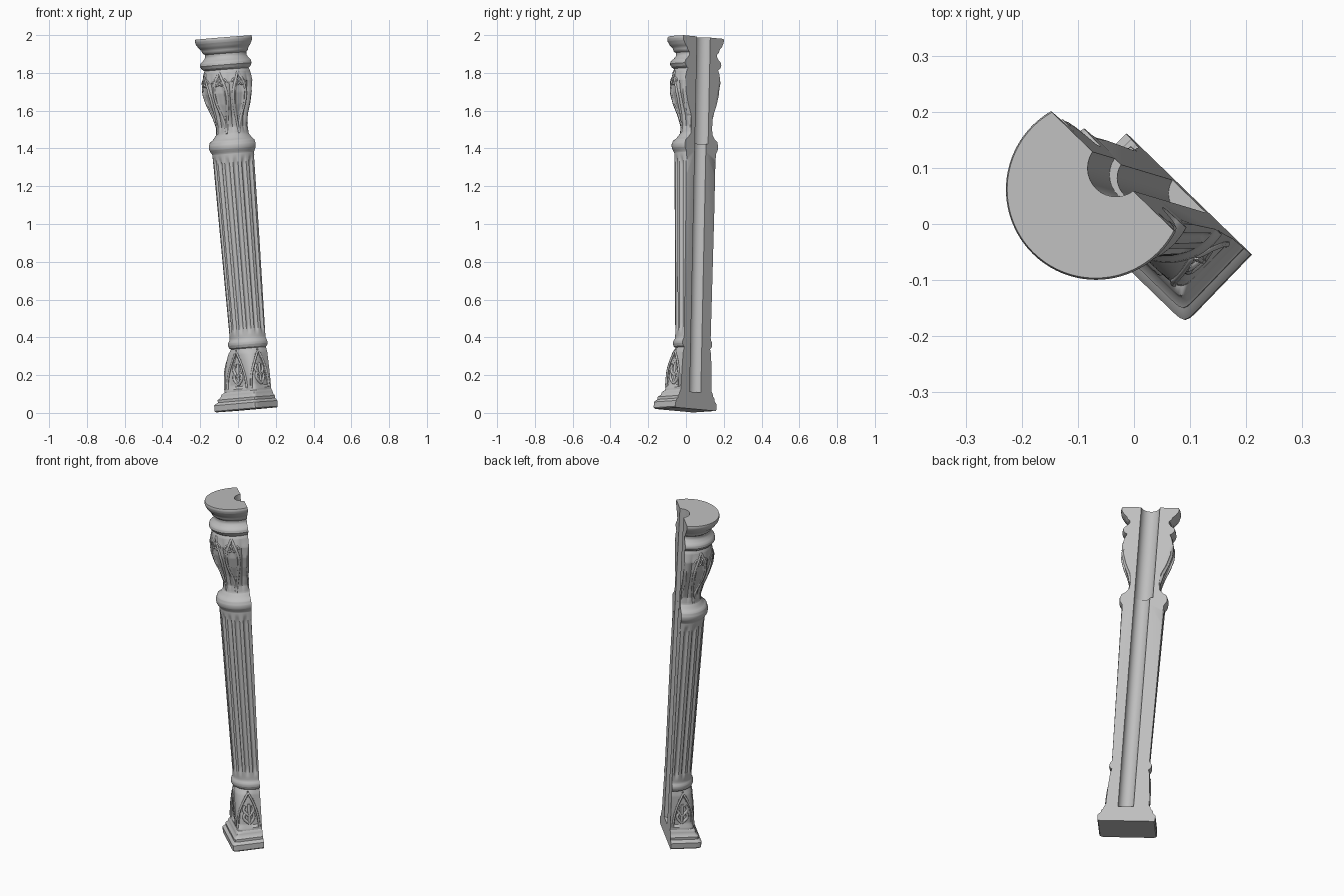
import bpy, bmesh
from math import sin, cos, pi, radians, atan2
from mathutils import Matrix, Vector

cube = bpy.data.objects.get("Cube")
if cube:
    bpy.data.objects.remove(cube)

stone = bpy.data.materials.new("grey stone")
stone.use_nodes = True
GREY = (0.52, 0.52, 0.52, 1)
stone.diffuse_color = GREY
stone.node_tree.nodes["Principled BSDF"].inputs["Base Color"].default_value = GREY

# Height and half width of the turned parts
PROFILE = [
    (0, .150), (.006, .155), (.036, .155), (.044, .148), (.05, .14), (.064, .14),
    (.075, .128), (.09, .124), (.1, .117), (.2, .113), (.3, .106), (.325, .1),
    (.332, .11), (.345, .115), (.36, .113), (.375, .104), (.385, .103), (1.36, .117),
    (1.37, .123), (1.385, .131), (1.405, .132), (1.425, .125), (1.437, .108),
    (1.46, .09), (1.5, .086), (1.56, .101), (1.62, .125), (1.68, .141), (1.74, .143),
    (1.79, .13), (1.805, .122), (1.815, .136), (1.83, .145), (1.845, .142),
    (1.86, .125), (1.875, .114), (1.89, .114), (1.9, .126), (1.915, .131),
    (1.93, .146), (1.95, .158), (1.965, .161), (1.975, .158)]
SECTIONS = {"plinth": (0, .1), "pedestal": (.1, .332), "fluted_shaft": (.332, 1.37),
            "leaf_capital": (1.37, 1.815), "top_moulding": (1.815, 1.975)}
# Arch centre angle and half width on the pedestal
ARCHES = [(radians(-92), .55), (radians(-24), .44), (radians(-156), .44)]
ARCH_Z, ARCH_H = .115, .195
LEAF_Z, LEAF_H = 1.465, .325
SEGMENTS = 160


def lerp_profile(z):
    for (z0, r0), (z1, r1) in zip(PROFILE, PROFILE[1:]):
        if z <= z1:
            return r0 + (r1 - r0) * (z - z0) / (z1 - z0)
    return PROFILE[-1][1]


def clamp(v):
    return max(0, min(1, v))


def wrap(a):
    return atan2(sin(a), cos(a))


def arch_width(v):
    return 1 - v ** 2.2


def leaf_width(v):
    return sin(pi * v ** 1.3)


def radius(a, z, carved=True):
    """Distance from the axis to the surface, with flutes and carving."""
    r = lerp_profile(z)
    if z < .325:
        # square plinth easing into the round shaft
        p = 24 if z < .1 else 2 + 7 * (1 - (z - .1) / .225)
        r /= (abs(cos(a)) ** p + abs(sin(a)) ** p) ** (1 / p)
    if not carved:
        return r
    v = (z - ARCH_Z) / ARCH_H
    if 0 < v < 1:
        for c, w in ARCHES:
            if abs(wrap(a - c)) < w * arch_width(v):
                r -= .011
    if .4 < z < 1.345:
        fade = clamp((z - .4) / .04) * clamp((1.345 - z) / .04)
        r -= .009 * fade * max(0, cos(16 * a) + .3) ** .7
    v = (z - LEAF_Z) / LEAF_H
    if 0 < v < 1:
        r -= .016 * sin(pi * v) * (1 - abs(sin(4 * a))) ** 2
        off = abs(wrap(8 * (a - pi / 8))) / 8
        r -= .009 * clamp(3 * (.2 * leaf_width(v) - off) / .2)
    return r


def on_surface(a, z, carved=True, lift=0):
    r = radius(a, z, carved) + lift
    return Vector((r * cos(a), r * sin(a), z))


def finish(ob):
    ob.data.materials.clear()
    ob.data.materials.append(stone)
    bpy.context.collection.objects.link(ob)
    return ob


def turned(name, z0, z1):
    """Closed solid made of rings between two heights."""
    steps = max(2, int((z1 - z0) / .0125))
    levels = {round(z0 + (z1 - z0) * i / steps, 4) for i in range(steps + 1)}
    levels |= {z for z, r in PROFILE if z0 <= z <= z1}
    bm = bmesh.new()
    rings = []
    for z in sorted(levels):
        rings.append([bm.verts.new(on_surface(2 * pi * i / SEGMENTS, z))
                      for i in range(SEGMENTS)])
    for low, high in zip(rings, rings[1:]):
        for i in range(SEGMENTS):
            j = (i + 1) % SEGMENTS
            bm.faces.new((low[i], low[j], high[j], high[i]))
    bm.faces.new(rings[0][::-1])
    bm.faces.new(rings[-1])
    me = bpy.data.meshes.new(name)
    bm.to_mesh(me)
    bm.free()
    return finish(bpy.data.objects.new(name, me))


def cutter(name, build):
    bm = bmesh.new()
    build(bm)
    # the back plane leans slightly away from the axis
    bm.transform(Matrix.Translation((0, .015, 0)) @ Matrix.Rotation(-.015, 4, 'X'))
    me = bpy.data.meshes.new(name)
    bm.to_mesh(me)
    bm.free()
    ob = finish(bpy.data.objects.new(name, me))
    ob.hide_render = True
    return ob


def back_half(bm):
    bmesh.ops.create_cube(bm, size=1, matrix=Matrix.Translation((0, 1, 1))
                          @ Matrix.Diagonal((2, 2, 4, 1)))


def channel(x, r, z0, z1):
    def build(bm):
        bmesh.ops.create_cone(bm, cap_ends=True, segments=32, radius1=r, radius2=r,
                              depth=z1 - z0,
                              matrix=Matrix.Translation((x, .008, (z0 + z1) / 2)))
    return build


def ribs(name, paths, thickness):
    """Raised carving: round strands lying on the surface, in front of the cut."""
    cu = bpy.data.curves.new(name, 'CURVE')
    cu.dimensions = '3D'
    cu.bevel_depth = thickness
    cu.bevel_resolution = 2
    cu.use_fill_caps = True
    for path in paths:
        if any(p.y > .012 + .015 * p.z for p in path):
            continue
        sp = cu.splines.new('POLY')
        sp.points.add(len(path) - 1)
        for pt, co in zip(sp.points, path):
            pt.co = (*co, 1)
    return finish(bpy.data.objects.new(name, cu))


# Half column: turn each part, then cut the flat back and the channel
parts = [turned(name, *span) for name, span in SECTIONS.items()]
cutters = [cutter("back_cutter", back_half),
           cutter("lower_channel_cutter", channel(.008, .043, .09, 1.43)),
           cutter("upper_channel_cutter", channel(0, .051, 1.41, 2.1))]
for ob in parts:
    bpy.ops.object.select_all(action='DESELECT')
    ob.select_set(True)
    bpy.context.view_layer.objects.active = ob
    for c in cutters:
        mod = ob.modifiers.new("cut", 'BOOLEAN')
        mod.operation = 'DIFFERENCE'
        mod.solver = 'EXACT'
        mod.object = c
        bpy.ops.object.modifier_apply(modifier=mod.name)
    bpy.ops.object.shade_smooth_by_angle(angle=radians(38))
for c in cutters:
    bpy.data.objects.remove(c)

# Pointed arches with a small foliage spray inside
rims, sprays = [], []
for c, w in ARCHES:
    rim = []
    for i in range(-16, 17):
        v = 1 - abs(i) / 16
        side = 1 if i > 0 else -1
        rim.append(on_surface(c + side * w * arch_width(v), ARCH_Z + ARCH_H * v, False))
    rims.append(rim)
    sprays.append([on_surface(c, ARCH_Z + ARCH_H * t / 12) for t in range(1, 9)])
    for side in (-1, 1):
        for base in (.1, .32):
            sprays.append([on_surface(c + side * w * .5 * sin(pi * .75 * t / 8),
                                      ARCH_Z + ARCH_H * (base + .3 * t / 8))
                           for t in range(9)])
parts.append(ribs("arch_rims", rims, .006))
parts.append(ribs("arch_foliage", sprays, .008))

# Leaves of the capital: two edges and a pair of scrolls each
edges, scrolls = [], []
for k in range(8):
    c = pi / 8 + k * pi / 4
    for side in (-1, 1):
        edges.append([on_surface(c + side * .27 * leaf_width(t / 20),
                                 LEAF_Z + LEAF_H * t / 20, False, -.003)
                      for t in range(21)])
        spiral = []
        for t in range(19):
            turn, size = t / 18 * 2.6 * pi, .024 * (1 - t / 24)
            spiral.append(on_surface(c + side * (.12 + size * cos(turn) / .14),
                                     1.735 + size * sin(turn), False, -.003))
        scrolls.append(spiral)
parts.append(ribs("leaf_edges", edges, .007))
parts.append(ribs("leaf_scrolls", scrolls, .005))

# Turn the flat back to the rear right and lean the whole column
lean = Vector((0, 0, 1)).rotation_difference(Vector((-.08, .01, 1)))
place = (Matrix.Translation((.089, .042, .019)) @ lean.to_matrix().to_4x4()
         @ Matrix.Rotation(radians(-44), 4, 'Z'))
for ob in parts:
    ob.matrix_world = place
